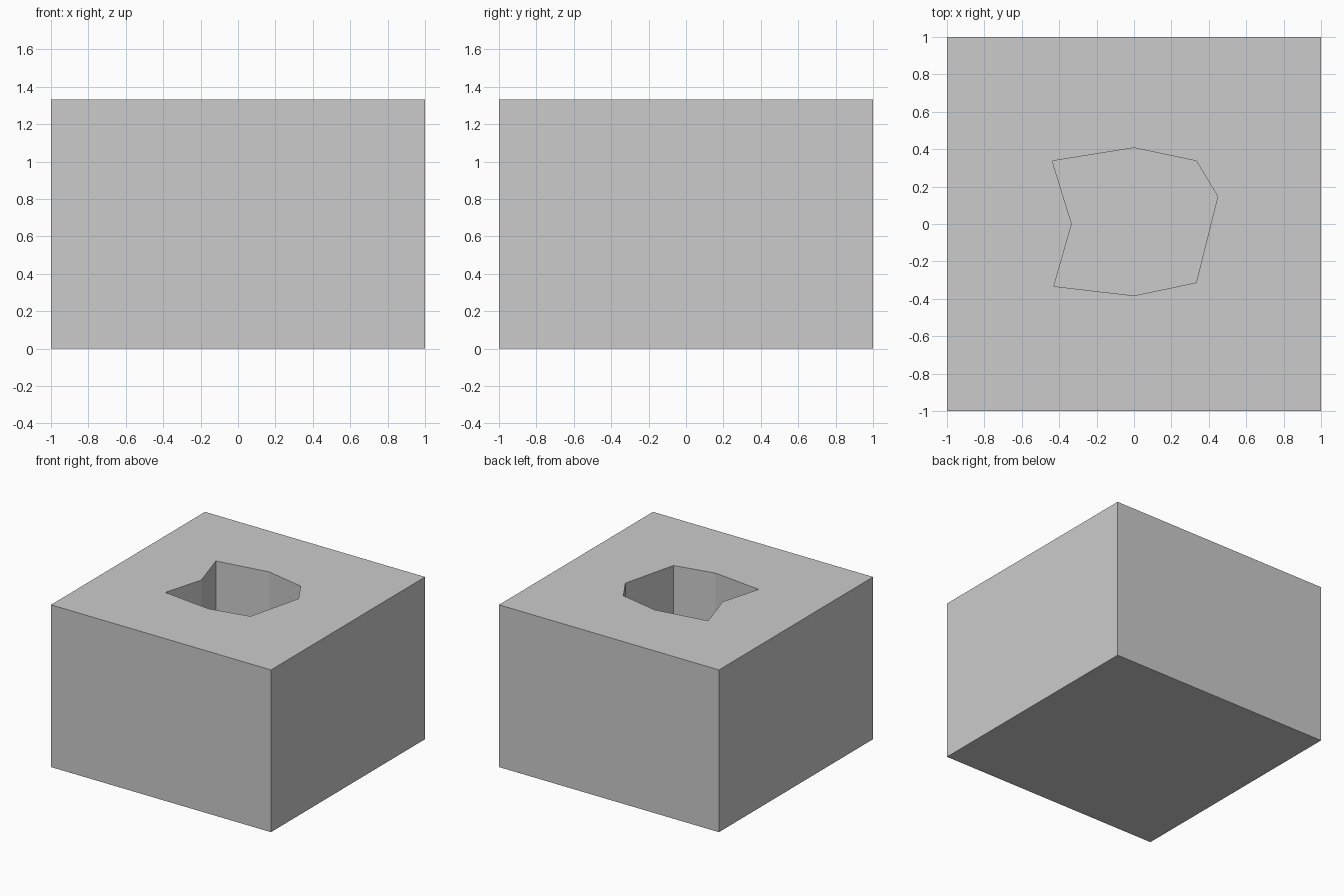
import bpy
import bmesh

if "Cube" in bpy.data.objects:
    bpy.data.objects.remove(bpy.data.objects["Cube"])

HEIGHT = 1.333
FLOOR = 0.333


def prism(name, outline, z0, z1):
    """Extrude a flat outline from z0 up to z1."""
    bm = bmesh.new()
    base = bm.faces.new([bm.verts.new((x, y, z0)) for x, y in outline])
    top = bmesh.ops.extrude_face_region(bm, geom=[base], use_keep_orig=True)["geom"]
    for v in top:
        if isinstance(v, bmesh.types.BMVert):
            v.co.z = z1
    bmesh.ops.recalc_face_normals(bm, faces=bm.faces[:])
    mesh = bpy.data.meshes.new(name)
    bm.to_mesh(mesh)
    bm.free()
    obj = bpy.data.objects.new(name, mesh)
    bpy.context.collection.objects.link(obj)
    return obj


# Solid square block
block = prism("block", [(-1, -1), (1, -1), (1, 1), (-1, 1)], 0, HEIGHT)

# Irregular pit sunk into the top, with straight walls
pit_outline = [(-0.333, 0), (-0.428, -0.333), (0, -0.383), (0.333, -0.313),
               (0.448, 0.147), (0.333, 0.337), (0, 0.407), (-0.437, 0.337)]
pit = prism("pit_cutter", pit_outline, FLOOR, HEIGHT + 0.2)
pit.hide_render = True
pit.display_type = 'WIRE'

cut = block.modifiers.new("pit", 'BOOLEAN')
cut.operation = 'DIFFERENCE'
cut.solver = 'EXACT'
cut.object = pit
